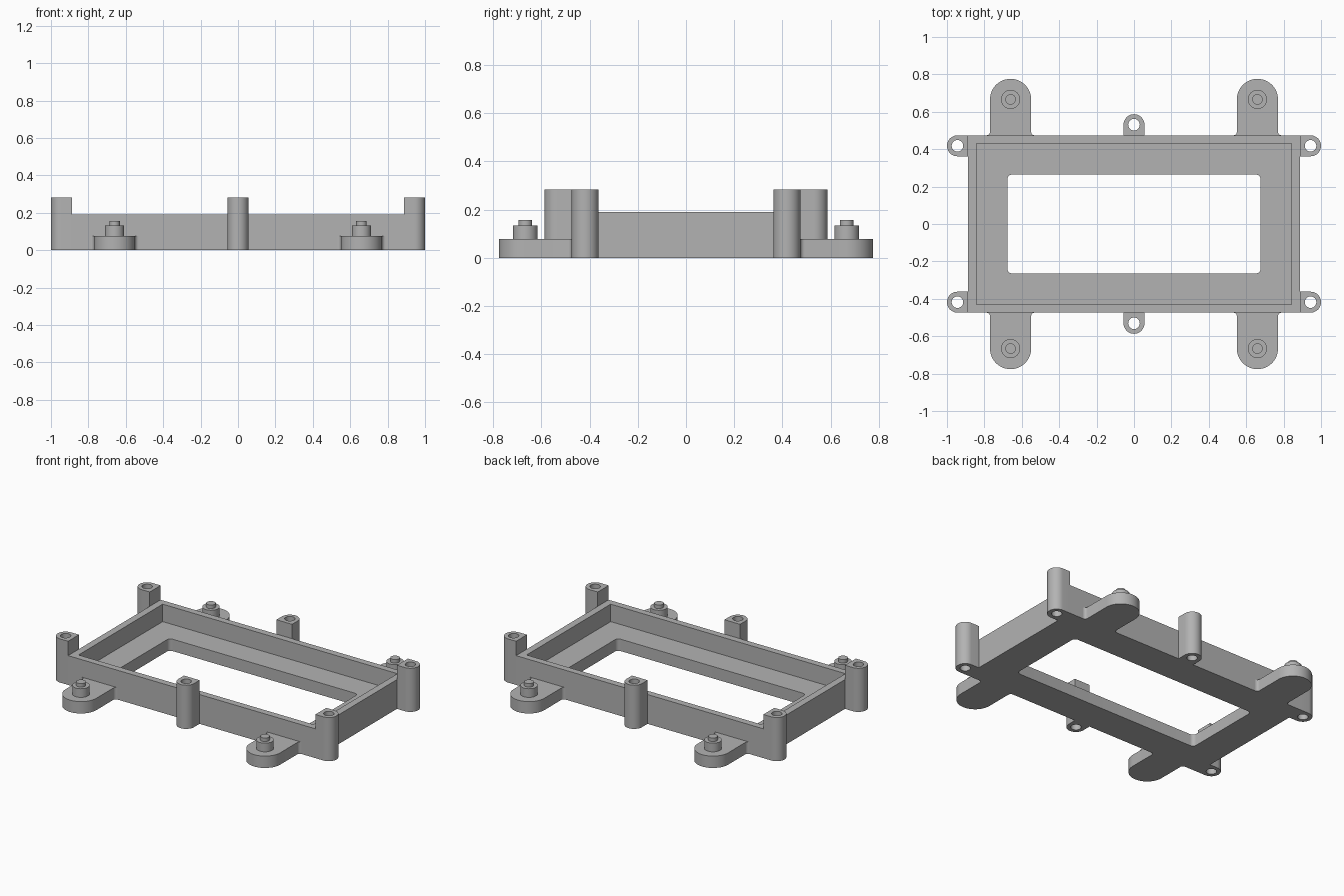
import bpy
import bmesh
from math import cos, sin, radians

if "Cube" in bpy.data.objects:
    bpy.data.objects.remove(bpy.data.objects["Cube"])

GREY = (0.45, 0.45, 0.45, 1)
grey = bpy.data.materials.new("plain grey")
grey.use_nodes = True
grey.diffuse_color = GREY
grey.node_tree.nodes["Principled BSDF"].inputs["Base Color"].default_value = GREY

HALF_X, HALF_Y = 0.887, 0.474
FLOOR, RIM, POST_TOP = 0.077, 0.19, 0.283


def arc(cx, cy, r, start, end, steps):
    angles = [radians(start + (end - start) * i / steps) for i in range(steps + 1)]
    return [(cx + r * cos(a), cy + r * sin(a)) for a in angles]


def circle(cx, cy, r, steps=32):
    return arc(cx, cy, r, 0, 360, steps)[:-1]


def rect(hx, hy):
    return [(hx, hy), (-hx, hy), (-hx, -hy), (hx, -hy)]


def rounded_rect(hx, hy, r):
    x, y = hx - r, hy - r
    return (arc(x, y, r, 0, 90, 6) + arc(-x, y, r, 90, 180, 6)
            + arc(-x, -y, r, 180, 270, 6) + arc(x, -y, r, 270, 360, 6))


def cap(bm, loops, z):
    """Flat face at height z bounded by the loops; inner loops are holes."""
    edges = []
    for loop in loops:
        vs = [bm.verts.new((x, y, z)) for x, y in loop]
        edges += [bm.edges.new((a, b)) for a, b in zip(vs, vs[1:] + vs[:1])]
    bmesh.ops.triangle_fill(bm, edges=edges, use_beauty=True, normal=(0, 0, 1))


def wall(bm, loop, z0, z1):
    """Upright wall following a closed loop."""
    low = [bm.verts.new((x, y, z0)) for x, y in loop]
    high = [bm.verts.new((x, y, z1)) for x, y in loop]
    for i in range(len(loop)):
        j = (i + 1) % len(loop)
        bm.faces.new((low[i], low[j], high[j], high[i]))


def prism(bm, loops, z0, z1):
    cap(bm, loops, z0)
    cap(bm, loops, z1)
    for loop in loops:
        wall(bm, loop, z0, z1)


def finish(bm, name):
    bmesh.ops.remove_doubles(bm, verts=bm.verts, dist=0.0001)
    bmesh.ops.recalc_face_normals(bm, faces=bm.faces)
    mesh = bpy.data.meshes.new(name)
    bm.to_mesh(mesh)
    bm.free()
    mesh.materials.append(grey)
    obj = bpy.data.objects.new(name, mesh)
    bpy.context.collection.objects.link(obj)
    mesh.shade_smooth()
    mesh.set_sharp_from_angle(angle=radians(30))
    return obj


def shape(loop, place):
    return [place(x, y) for x, y in loop]


# Open tray: floor with a rounded window, surrounded by a thin wall
outer, cavity = rect(HALF_X, HALF_Y), rect(0.842, 0.431)
window = rounded_rect(0.677, 0.264, 0.025)
bm = bmesh.new()
cap(bm, [outer, window], 0)
cap(bm, [cavity, window], FLOOR)
cap(bm, [outer, cavity], RIM)
wall(bm, outer, 0, RIM)
wall(bm, cavity, FLOOR, RIM)
wall(bm, window, 0, FLOOR)
finish(bm, "frame")

# Profiles along +y, starting on the frame edge at y = 0
TAB_R, TAB_Y, FILLET = 0.11, 0.192, 0.018
tab = (arc(TAB_R + FILLET, FILLET, FILLET, 270, 180, 5)
       + arc(0, TAB_Y, TAB_R, 0, 180, 24)
       + arc(-TAB_R - FILLET, FILLET, FILLET, 0, -90, 5))
POST_R, POST_Y, HOLE_R = 0.056, 0.057, 0.031
post = [(POST_R, 0)] + arc(0, POST_Y, POST_R, 0, 180, 20) + [(-POST_R, 0)]
hole = circle(0, POST_Y, HOLE_R, 24)

for sy, depth in ((-1, "front"), (1, "back")):
    # Middle screw post on the long side
    def on_long_side(x, y):
        return x, sy * (HALF_Y + y)
    bm = bmesh.new()
    prism(bm, [shape(post, on_long_side), shape(hole, on_long_side)], 0, POST_TOP)
    finish(bm, f"{depth}_middle_post")

    for sx, side in ((-1, "right"), (1, "left")):
        # Corner screw post on the short side
        def on_short_side(x, y):
            return sx * (HALF_X + y), sy * (HALF_Y - POST_R) + x
        bm = bmesh.new()
        prism(bm, [shape(post, on_short_side), shape(hole, on_short_side)], 0, POST_TOP)
        finish(bm, f"{depth}_{side}_corner_post")

        # Rounded mounting tab
        def on_tab(x, y):
            return sx * 0.66 + x, sy * (HALF_Y + y)
        bm = bmesh.new()
        prism(bm, [shape(tab, on_tab)], 0, FLOOR)
        finish(bm, f"{depth}_{side}_tab")

        # Stepped locating stud on the tab
        boss = shape(circle(0, TAB_Y, 0.051), on_tab)
        pin = shape(circle(0, TAB_Y, 0.028), on_tab)
        bm = bmesh.new()
        cap(bm, [boss], FLOOR)
        wall(bm, boss, FLOOR, 0.133)
        cap(bm, [boss, pin], 0.133)
        wall(bm, pin, 0.133, 0.156)
        cap(bm, [pin], 0.156)
        finish(bm, f"{depth}_{side}_stud")
